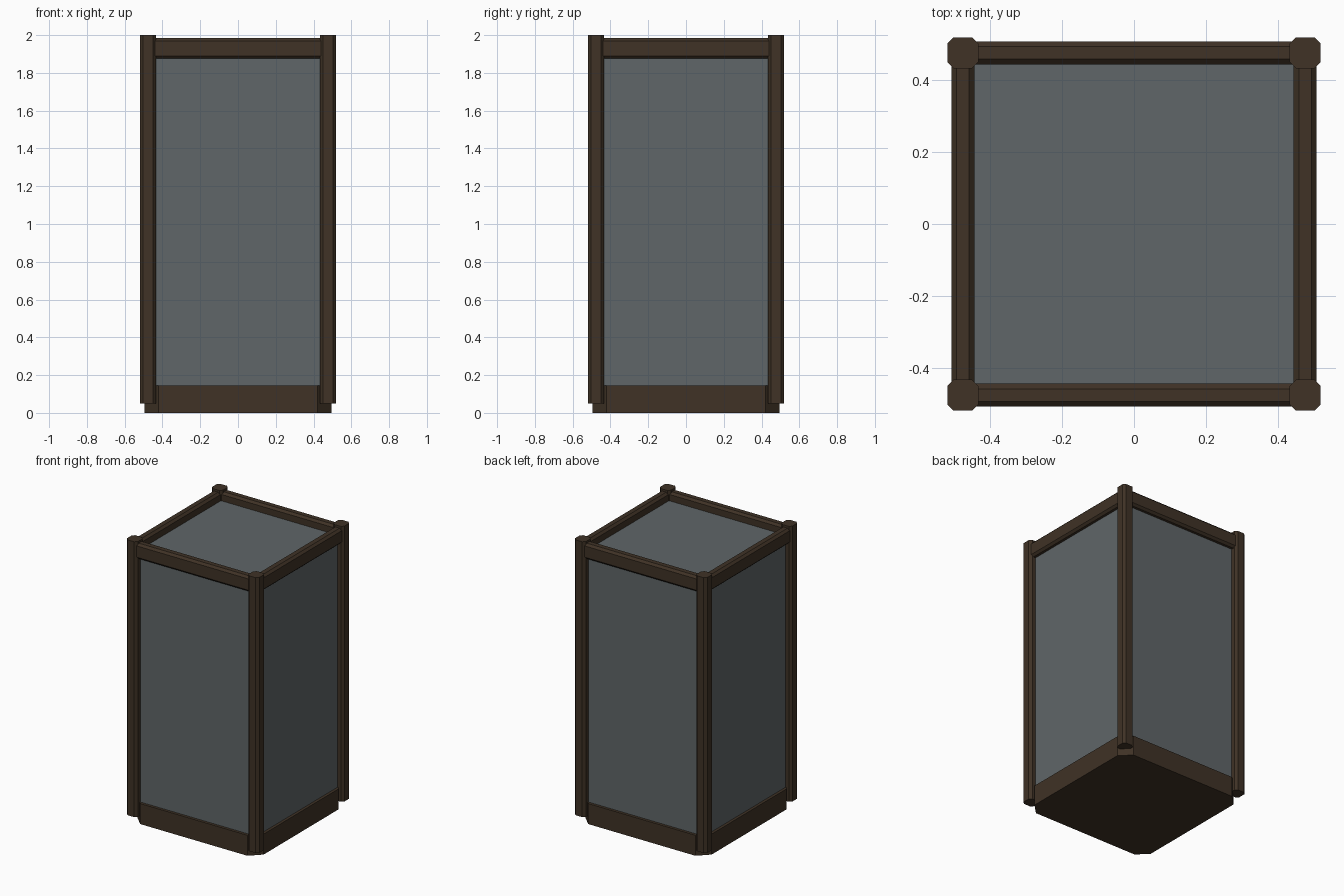
import bpy, bmesh
from math import pi
from mathutils import Matrix

if "Cube" in bpy.data.objects:
    bpy.data.objects.remove(bpy.data.objects["Cube"])


def material(name, rgb):
    m = bpy.data.materials.new(name)
    m.diffuse_color = (*rgb, 1)
    m.use_nodes = True
    m.node_tree.nodes["Principled BSDF"].inputs["Base Color"].default_value = m.diffuse_color
    return m


WOOD = material("dark_wood", (0.05, 0.032, 0.019))
GLASS = material("smoky_glass", (0.115, 0.132, 0.138))


def chamfer_prism(name, w, h, c, length, matrix, mat):
    """Rectangle w x h with corners cut by c, extruded along local z, then placed."""
    a, b = w / 2, h / 2
    profile = [(a - c, -b), (a, -b + c), (a, b - c), (a - c, b),
               (-a + c, b), (-a, b - c), (-a, -b + c), (-a + c, -b)]
    bm = bmesh.new()
    face = bm.faces.new([bm.verts.new((x, y, -length / 2)) for x, y in profile])
    ext = bmesh.ops.extrude_face_region(bm, geom=[face])
    verts = [v for v in ext["geom"] if isinstance(v, bmesh.types.BMVert)]
    bmesh.ops.translate(bm, verts=verts, vec=(0, 0, length))
    bmesh.ops.transform(bm, matrix=matrix, verts=bm.verts[:])
    bmesh.ops.recalc_face_normals(bm, faces=bm.faces[:])
    me = bpy.data.meshes.new(name)
    bm.to_mesh(me)
    bm.free()
    me.materials.append(mat)
    ob = bpy.data.objects.new(name, me)
    bpy.context.collection.objects.link(ob)
    return ob


# Base plinth with cut corners
chamfer_prism("base", 0.99, 0.99, 0.075, 0.145,
              Matrix.Translation((0, 0, 0.0725)), WOOD)

# Corner posts
for sx, side in ((-1, "left"), (1, "right")):
    for sy, end in ((-1, "front"), (1, "back")):
        chamfer_prism(f"post_{end}_{side}", 0.086, 0.086, 0.017, 1.95,
                      Matrix.Translation((sx * 0.476, sy * 0.476, 1.025)), WOOD)

# Top rails between the posts
for i, side in enumerate(("front", "right", "back", "left")):
    place = (Matrix.Rotation(i * pi / 2, 4, 'Z')
             @ Matrix.Translation((0, -0.476, 1.93))
             @ Matrix.Rotation(pi / 2, 4, 'Y'))
    chamfer_prism(f"top_rail_{side}", 0.11, 0.064, 0.015, 0.92, place, WOOD)

# Glass case: four walls and lid as one block
bpy.ops.mesh.primitive_cube_add(size=1, location=(0, 0, 1.03))
glass = bpy.context.object
glass.name = "glass_case"
glass.scale = (0.95, 0.95, 1.79)
glass.data.materials.append(GLASS)
